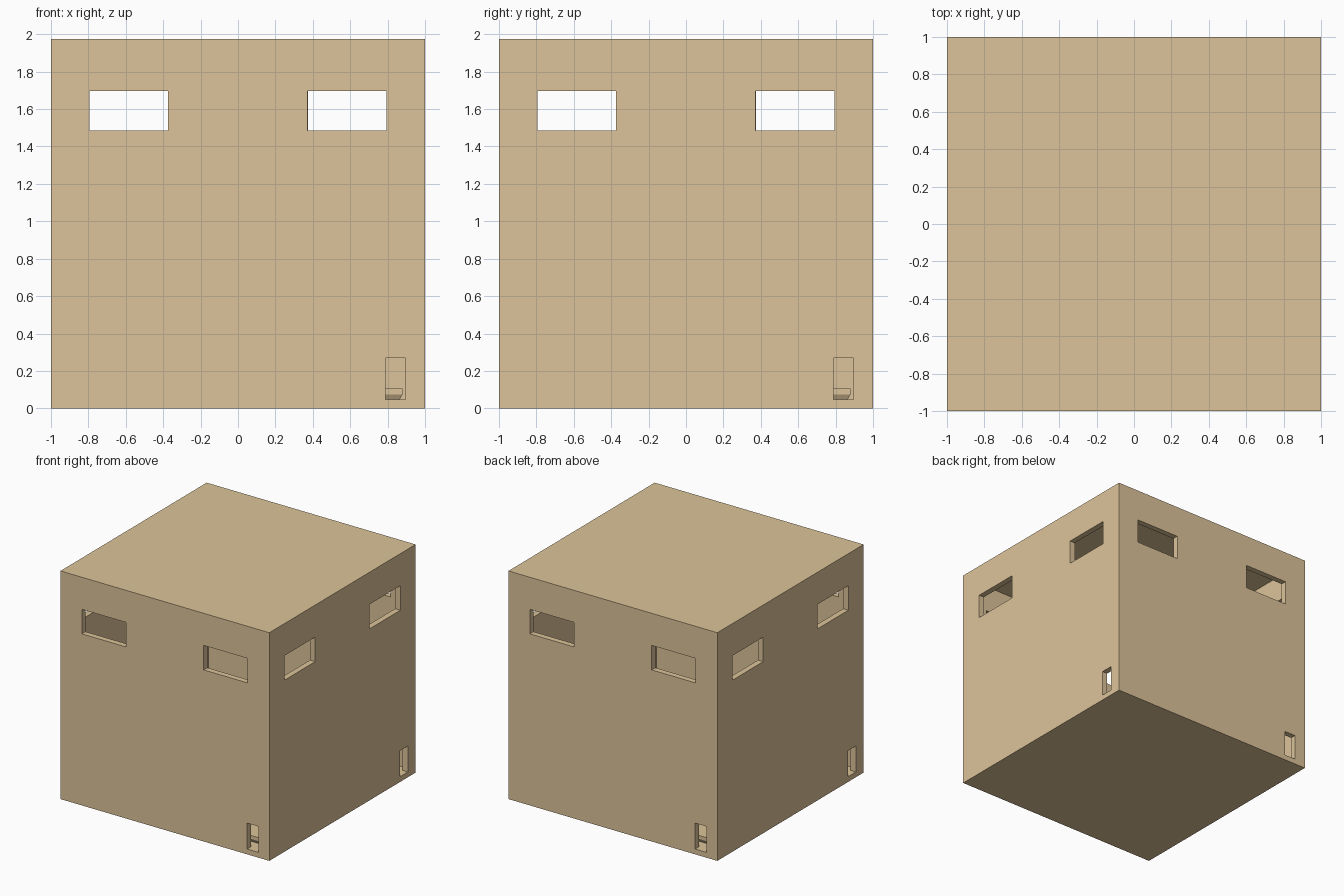
import bpy, bmesh
from math import pi, cos, sin
from mathutils import Matrix

if "Cube" in bpy.data.objects:
    bpy.data.objects.remove(bpy.data.objects["Cube"])

H = 1.975      # overall height
INNER = 0.95   # half width of the cavity
FLOOR = 0.045  # floor thickness

mat = bpy.data.materials.new("tan_board")
mat.diffuse_color = (0.72, 0.55, 0.32, 1)
mat.use_nodes = True
mat.node_tree.nodes["Principled BSDF"].inputs["Base Color"].default_value = mat.diffuse_color


def box(name, lo, hi, turn=0):
    bm = bmesh.new()
    bmesh.ops.create_cube(bm, size=1)
    for v in bm.verts:
        v.co = [l + (c + 0.5) * (h - l) for l, h, c in zip(lo, hi, v.co)]
    bmesh.ops.rotate(bm, verts=bm.verts, matrix=Matrix.Rotation(turn, 3, 'Z'))
    me = bpy.data.meshes.new(name)
    bm.to_mesh(me)
    bm.free()
    me.materials.append(mat)
    ob = bpy.data.objects.new(name, me)
    bpy.context.collection.objects.link(ob)
    return ob


# Outer shell
shell = box("box_shell", (-1, -1, 0), (1, 1, H))

# Cavity, then windows and a small corner door on each of the four sides
cutters = [box("cavity_cutter", (-INNER, -INNER, FLOOR), (INNER, INNER, H - 0.05))]
for i in range(4):
    a = i * pi / 2
    for x0, x1 in ((-0.795, -0.373), (0.372, 0.793)):
        cutters.append(box("window_cutter", (x0, -1.1, 1.485), (x1, -0.9, 1.697), a))
    cutters.append(box("door_cutter", (0.788, -1.1, FLOOR + 0.001), (0.895, -0.92, 0.27), a))

for c in cutters:
    c.hide_render = True
    m = shell.modifiers.new(c.name, 'BOOLEAN')
    m.operation = 'DIFFERENCE'
    m.solver = 'EXACT'
    m.object = c

# Bake the cuts and remove the cutters
bpy.context.view_layer.update()
dg = bpy.context.evaluated_depsgraph_get()
baked = bpy.data.meshes.new_from_object(shell.evaluated_get(dg))
shell.modifiers.clear()
shell.data = baked
for c in cutters:
    bpy.data.objects.remove(c)

# Raised inner floor with an undercut lower edge
tray = box("inner_floor", (-0.88, -0.88, 0.075), (0.88, 0.88, 0.105))
bm = bmesh.new()
bm.from_mesh(tray.data)
bm.normal_update()
under = min(bm.faces, key=lambda f: f.calc_center_median().z)
out = bmesh.ops.extrude_face_region(bm, geom=[under])
for v in out["geom"]:
    if isinstance(v, bmesh.types.BMVert):
        v.co.x *= 0.98
        v.co.y *= 0.98
        v.co.z = FLOOR
bmesh.ops.delete(bm, geom=[under], context='FACES_ONLY')
bmesh.ops.recalc_face_normals(bm, faces=bm.faces)
bm.to_mesh(tray.data)
bm.free()
